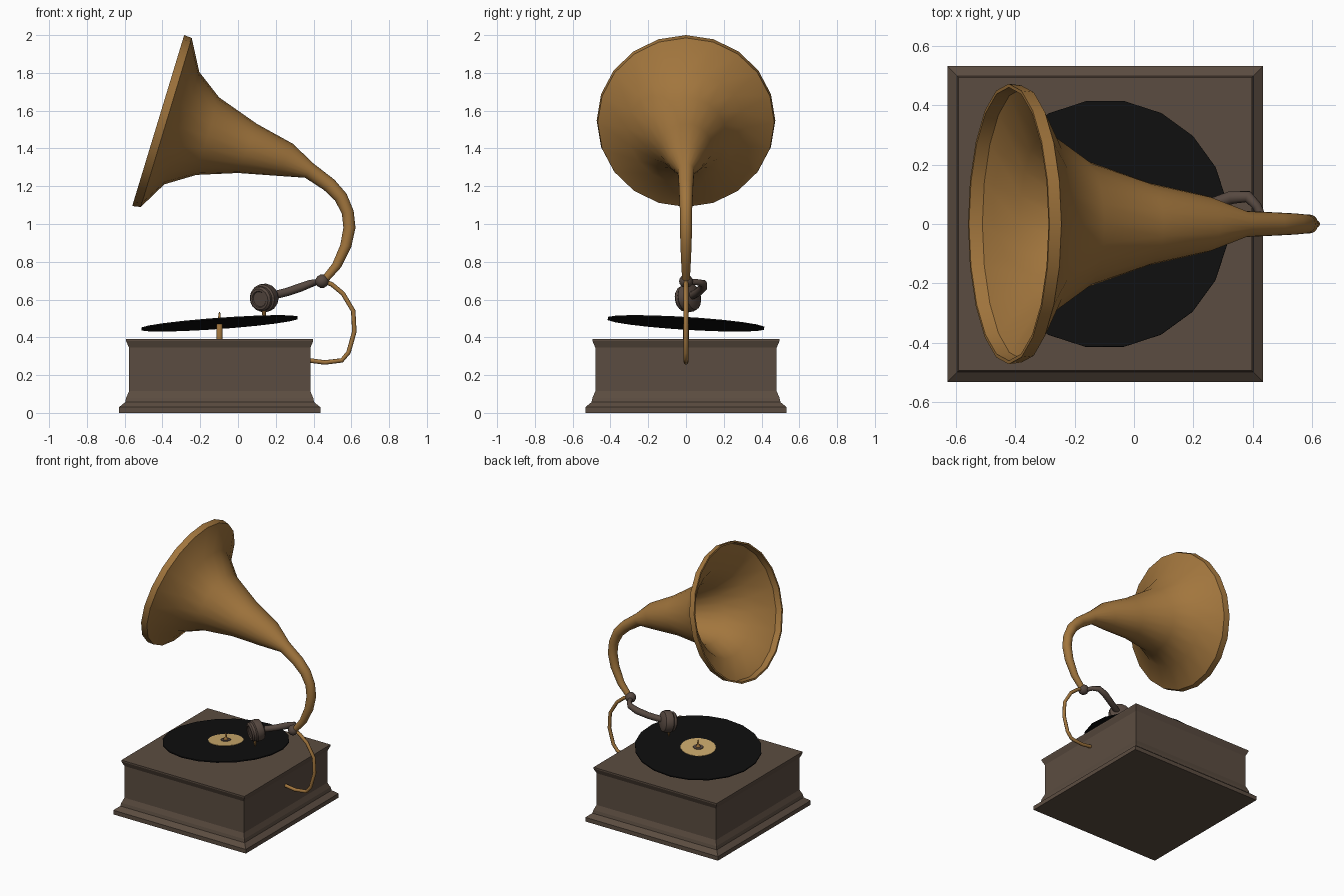
import bpy, bmesh, math
from mathutils import Vector, Matrix

if "Cube" in bpy.data.objects:
    bpy.data.objects.remove(bpy.data.objects["Cube"])


def material(name, rgb):
    m = bpy.data.materials.new(name)
    m.diffuse_color = (*rgb, 1)
    m.use_nodes = True
    m.node_tree.nodes["Principled BSDF"].inputs["Base Color"].default_value = m.diffuse_color
    return m


WOOD = material("dark wood", (0.105, 0.073, 0.052))
BRASS = material("brass", (0.36, 0.18, 0.047))
VINYL = material("black vinyl", (0.0045, 0.0045, 0.0045))
LABEL = material("pale gold label", (0.60, 0.40, 0.15))
METAL = material("brown metal", (0.095, 0.066, 0.052))


def loft(name, rings, mat, smooth=40, cap=(True, True)):
    """Skin a list of equal-length point rings."""
    bm = bmesh.new()
    vs = [[bm.verts.new(p) for p in r] for r in rings]
    n = len(rings[0])
    for a, b in zip(vs, vs[1:]):
        for i in range(n):
            j = (i + 1) % n
            bm.faces.new((a[i], a[j], b[j], b[i]))
    if cap[0]:
        bm.faces.new(vs[0][::-1])
    if cap[1]:
        bm.faces.new(vs[-1])
    bmesh.ops.recalc_face_normals(bm, faces=bm.faces)
    me = bpy.data.meshes.new(name)
    bm.to_mesh(me)
    bm.free()
    me.materials.append(mat)
    ob = bpy.data.objects.new(name, me)
    bpy.context.collection.objects.link(ob)
    if smooth:
        bpy.ops.object.select_all(action='DESELECT')
        ob.select_set(True)
        bpy.context.view_layer.objects.active = ob
        bpy.ops.object.shade_smooth_by_angle(angle=math.radians(smooth))
    return ob


def circle(c, u, v, r, n):
    return [Vector(c) + r * (math.cos(2 * math.pi * i / n) * u + math.sin(2 * math.pi * i / n) * v)
            for i in range(n)]


def turned(name, profile, origin, axis, mat, n=20, smooth=40):
    """Lathe (radius, distance) pairs around an axis."""
    axis = Vector(axis).normalized()
    u = axis.orthogonal().normalized()
    v = axis.cross(u)
    rings = [circle(Vector(origin) + axis * d, u, v, r, n) for r, d in profile]
    return loft(name, rings, mat, smooth)


def tube(name, pts, radii, mat, n=8):
    """Tapered round tube along a list of points."""
    pts = [Vector(p) for p in pts]
    rings, u = [], Vector((0, 1, 0))
    for i, p in enumerate(pts):
        t = (pts[min(i + 1, len(pts) - 1)] - pts[max(i - 1, 0)]).normalized()
        u = (u - t * u.dot(t)).normalized()
        rings.append(circle(p, u, t.cross(u), radii[i], n))
    return loft(name, rings, mat, 60)


# Wooden case with moulded base and flared lid
CX = -0.097
case = [(0.533, 0), (0.533, 0.03), (0.50, 0.057), (0.495, 0.08), (0.48, 0.115),
        (0.48, 0.345), (0.495, 0.38), (0.495, 0.39)]
loft("case", [[(CX + s * h, t * h, z) for s, t in ((-1, -1), (1, -1), (1, 1), (-1, 1))]
              for h, z in case], WOOD, smooth=0)

# Tilted record, label and hub
centre = Vector((-0.098, 0, 0.474))
up = Vector((-0.072, 0.062, 1)).normalized()
turned("record", [(0.42, -0.004), (0.42, 0.004)], centre, up, VINYL, 20)
turned("record_label", [(0.117, 0.003), (0.117, 0.007)], centre, up, LABEL, 20)
turned("record_hub", [(0.035, 0.006), (0.033, 0.011)], centre, up, METAL, 12)

# Spindle with pointed tip
turned("spindle", [(0.016, 0.385), (0.016, 0.488), (0.007, 0.50), (0.006, 0.525), (0.001, 0.535)],
       (-0.098, 0, 0), (0, 0, 1), BRASS, 10)

# Horn: upper and lower silhouette points (x, z) of each ring
horn = [((0.468, 0.685), (0.437, 0.71)), ((0.545, 0.77), (0.50, 0.79)),
        ((0.60, 0.88), (0.542, 0.89)), ((0.622, 0.98), (0.558, 0.98)),
        ((0.612, 1.07), (0.55, 1.055)), ((0.575, 1.16), (0.513, 1.125)),
        ((0.51, 1.235), (0.455, 1.18)), ((0.40, 1.32), (0.355, 1.245)),
        ((0.29, 1.425), (0.21, 1.255)), ((0.10, 1.53), (0.0, 1.27)),
        ((-0.10, 1.67), (-0.22, 1.26)), ((-0.205, 1.805), (-0.39, 1.21)),
        ((-0.245, 1.985), (-0.515, 1.09)), ((-0.285, 2.0), (-0.56, 1.095))]


def horn_ring(pair, shrink=0.0):
    a, b = (Vector((p[0], 0, p[1])) for p in pair)
    d = (a - b).normalized()
    return circle((a + b) / 2, d, Vector((0, 1, 0)), (a - b).length / 2 - shrink, 20)


outer = [horn_ring(p) for p in horn]
inner = [horn_ring(p, 0.012) for p in horn[:5:-1]]
loft("horn", outer + inner, BRASS, 45)

# Joint ball where horn, arm and support meet
ball = [(0.036 * math.sin(a), -0.036 * math.cos(a))
        for a in (math.radians(5 + 17 * k) for k in range(11))]
turned("joint_ball", ball, (0.445, 0, 0.697), (0, 1, 0), METAL, 12, 60)

# Thin curved support from joint to case
support = [(0.45, 0.70), (0.497, 0.68), (0.555, 0.632), (0.61, 0.54), (0.616, 0.43),
           (0.585, 0.32), (0.55, 0.278), (0.46, 0.267), (0.375, 0.278)]
tube("support_rod", [(x, 0, z) for x, z in support], [0.012] * len(support), BRASS)

# Curved tone arm
tube("tone_arm", [(0.44, 0, 0.695), (0.415, 0.06, 0.692), (0.385, 0.092, 0.685),
                  (0.33, 0.09, 0.664), (0.26, 0.065, 0.64), (0.20, 0.04, 0.625), (0.16, 0.02, 0.617)],
     [0.014, 0.016, 0.02, 0.023, 0.022, 0.022, 0.022], METAL, 10)

# Sound box with stepped face
turned("sound_box", [(0.045, -0.05), (0.068, -0.038), (0.075, -0.02), (0.075, 0.012), (0.066, 0.02),
                     (0.066, 0.036), (0.056, 0.046), (0.044, 0.046), (0.04, 0.04)],
       (0.137, 0.01, 0.608), (-0.55, -0.82, -0.15), METAL, 16)

# Needle
turned("needle", [(0.012, 0), (0.01, -0.03), (0.002, -0.055)], (0.138, 0.0, 0.55), (0, 0, 1), BRASS, 8)
